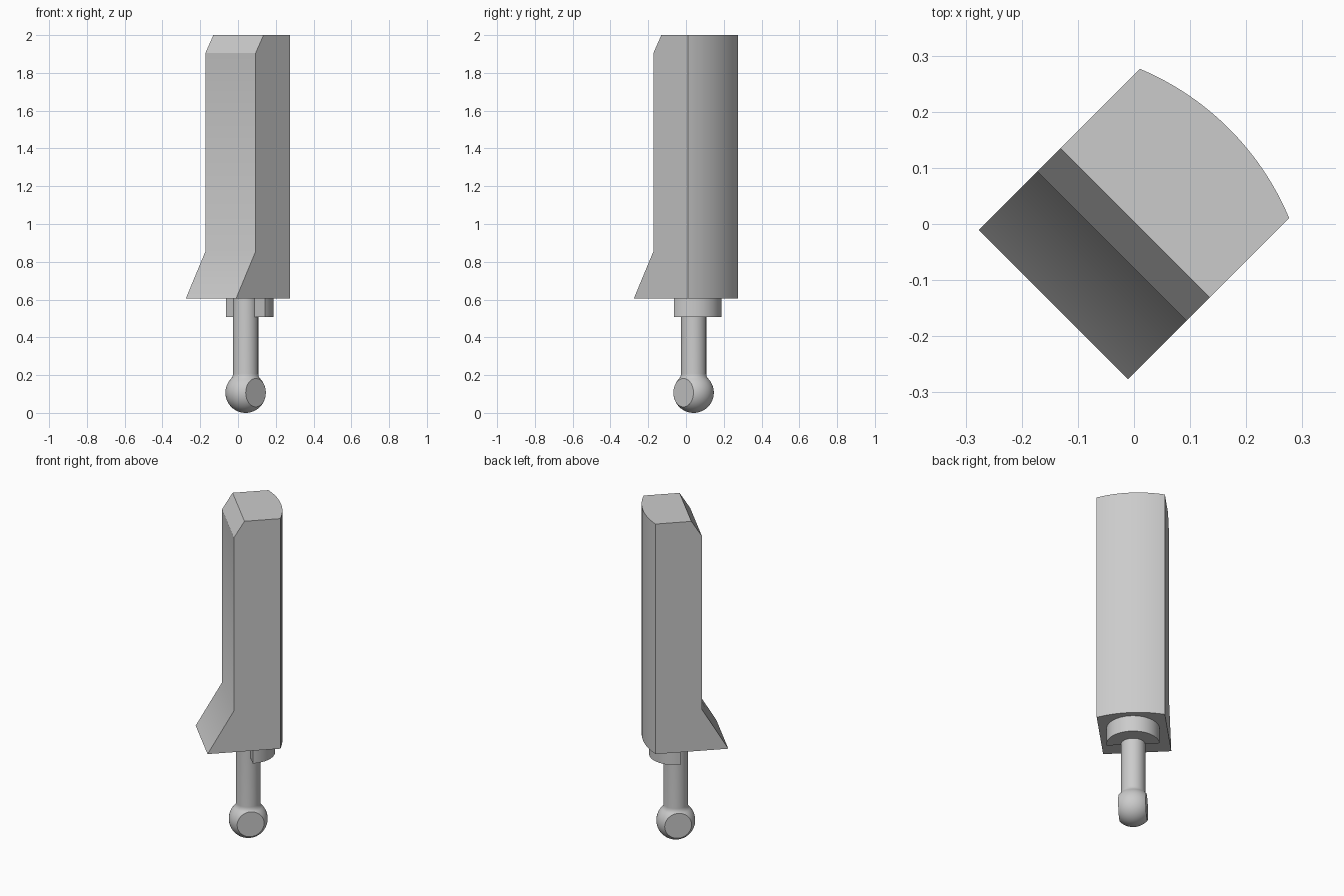
import bpy
import bmesh
from math import sin, cos, pi, radians, sqrt, asin, atan2
from mathutils import Vector

cube = bpy.data.objects.get("Cube")
if cube:
    bpy.data.objects.remove(cube, do_unlink=True)

grey = bpy.data.materials.new("light grey")
grey.use_nodes = True
grey.diffuse_color = (0.6, 0.6, 0.6, 1)
grey.node_tree.nodes["Principled BSDF"].inputs["Base Color"].default_value = (0.6, 0.6, 0.6, 1)


def loft(rings):
    """Skin equal-length rings of points and cap both ends."""
    bm = bmesh.new()
    loops = [[bm.verts.new(p) for p in ring] for ring in rings]
    n = len(loops[0])
    for a, b in zip(loops, loops[1:]):
        for i in range(n):
            j = (i + 1) % n
            bm.faces.new((a[i], a[j], b[j], b[i]))
    bm.faces.new(loops[0])
    bm.faces.new(loops[-1])
    return bm


def finish(bm, name):
    """Make the object, turned so its local +y points to the back left."""
    bmesh.ops.recalc_face_normals(bm, faces=bm.faces[:])
    mesh = bpy.data.meshes.new(name)
    bm.to_mesh(mesh)
    bm.free()
    mesh.materials.append(grey)
    obj = bpy.data.objects.new(name, mesh)
    bpy.context.collection.objects.link(obj)
    obj.rotation_euler.z = radians(-45)
    bpy.ops.object.select_all(action='DESELECT')
    obj.select_set(True)
    bpy.context.view_layer.objects.active = obj
    # just above the flare bend, just below the top chamfer
    bpy.ops.object.shade_smooth_by_angle(angle=radians(31.3))
    return obj


# Body: curved back, flared foot and chamfered top on the front side
half, back, bulge = 0.188, 0.203, 0.037
radius = (half ** 2 + bulge ** 2) / (2 * bulge)
sweep = asin(half / radius)
arc = []
for i in range(25):
    t = sweep * (1 - i / 12)
    arc.append((radius * sin(t), back + bulge - radius + radius * cos(t)))
levels = [(0.605, -0.203), (0.855, -0.056), (1.905, -0.056), (2.0, 0.003)]
finish(loft([[(x, y, z) for x, y in [(half, front)] + arc + [(-half, front)]]
             for z, front in levels]), "body")

# Collar: half disc around the back of the stem
axis = 0.057
half_disc = [(0.147 * cos(pi * i / 32), axis + 0.147 * sin(pi * i / 32)) for i in range(33)]
finish(loft([[(x, y, z) for x, y in half_disc] for z in (0.508, 0.61)]), "collar")

# Ball stem: turned profile with a fillet between ball and stem
ball, stem, fillet = 0.107, 0.067, 0.04
rise = sqrt((ball + fillet) ** 2 - (stem + fillet) ** 2)
joint = atan2(rise, stem + fillet)
profile = []
for i in range(25):
    t = -pi / 2 + 0.02 + (joint + pi / 2 - 0.02) * i / 24
    profile.append((ball * cos(t), ball + ball * sin(t)))
for i in range(1, 7):
    t = joint * (1 - i / 6)
    profile.append((stem + fillet - fillet * cos(t), ball + rise - fillet * sin(t)))
profile.append((stem, 0.61))
steps = [2 * pi * i / 48 for i in range(48)]
bm = loft([[(r * cos(a), axis + r * sin(a), z) for a in steps] for r, z in profile])

# Flats on both sides of the ball
for side in (-1, 1):
    cut = bmesh.ops.bisect_plane(bm, geom=bm.verts[:] + bm.edges[:] + bm.faces[:],
                                 plane_co=Vector((side * 0.076, 0, 0)),
                                 plane_no=Vector((side, 0, 0)), clear_outer=True)
    rim = [e for e in cut["geom_cut"] if isinstance(e, bmesh.types.BMEdge)]
    bmesh.ops.holes_fill(bm, edges=rim, sides=0)
finish(bm, "ball_stem")
